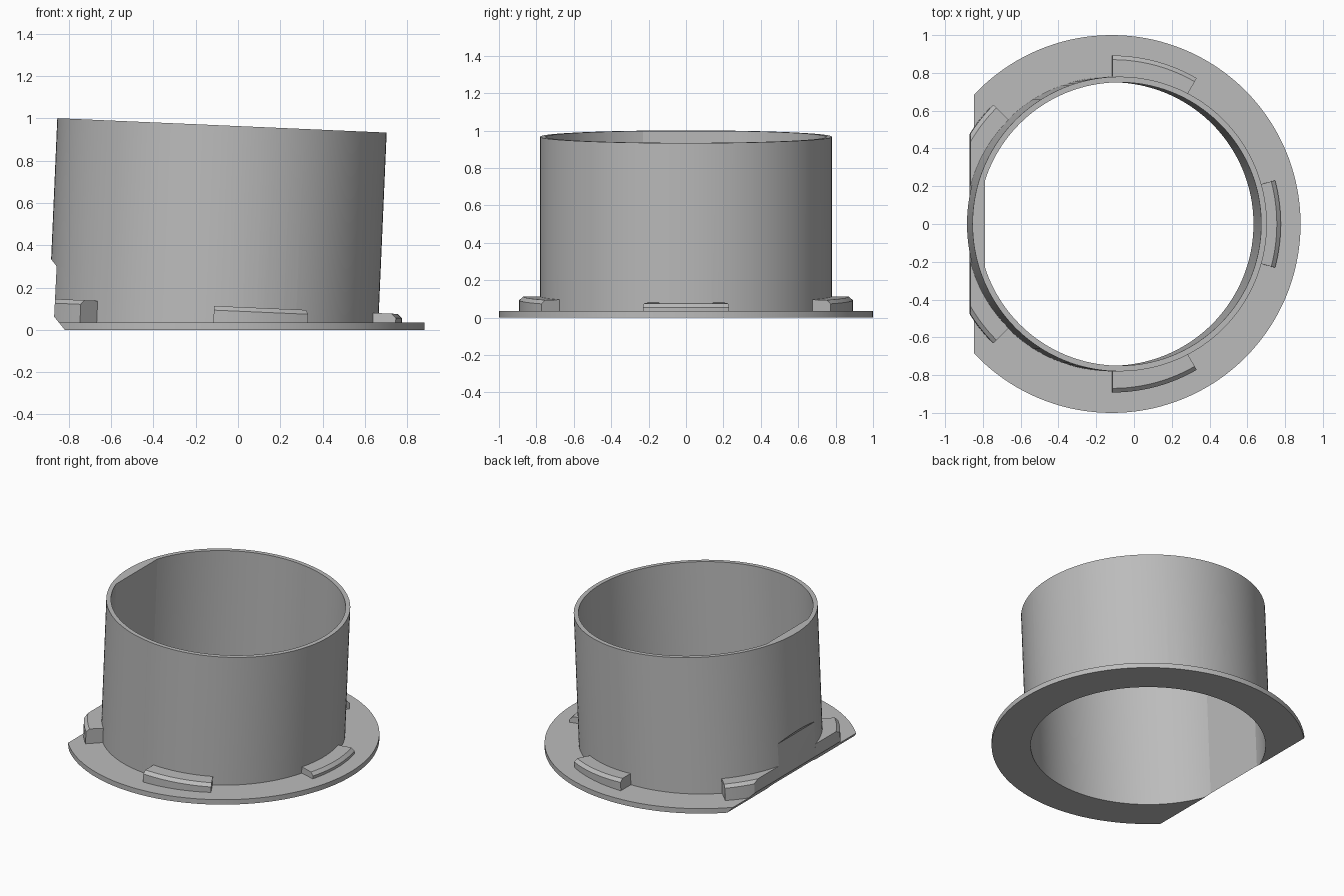
import bpy, bmesh, math
from mathutils import Matrix, Vector

if "Cube" in bpy.data.objects:
    bpy.data.objects.remove(bpy.data.objects["Cube"])

TILT = math.radians(2.5)
FRAME = Matrix.Translation((-0.118, 0, 0)) @ Matrix.Rotation(TILT, 4, 'Y')
AXIS = Vector((math.sin(TILT), 0, math.cos(TILT)))
SEG = 144

grey = bpy.data.materials.new("light_grey")
grey.diffuse_color = (0.5, 0.5, 0.5, 1)
grey.use_nodes = True
grey.node_tree.nodes["Principled BSDF"].inputs["Base Color"].default_value = grey.diffuse_color


def tilted(x, y, z):
    return FRAME @ Vector((x, y, z))


def slide(p, z):
    """Move a point along the sleeve axis to a given world height."""
    return p + AXIS * ((z - p.z) / AXIS.z)


def arc(r, a0, a1, n):
    return [(r * math.cos(a0 + (a1 - a0) * i / n),
             r * math.sin(a0 + (a1 - a0) * i / n)) for i in range(n + 1)]


def loft(name, loops):
    """Closed solid through equal-length loops, capped at both ends."""
    bm = bmesh.new()
    rings = [[bm.verts.new(p) for p in loop] for loop in loops]
    n = len(rings[0])
    for a, b in zip(rings, rings[1:]):
        for i in range(n):
            j = (i + 1) % n
            bm.faces.new((a[i], a[j], b[j], b[i]))
    bm.faces.new(rings[0][::-1])
    bm.faces.new(rings[-1])
    bmesh.ops.recalc_face_normals(bm, faces=bm.faces)
    me = bpy.data.meshes.new(name)
    bm.to_mesh(me)
    bm.free()
    ob = bpy.data.objects.new(name, me)
    bpy.context.collection.objects.link(ob)
    me.materials.append(grey)
    return ob


# Flange disc
circle = arc(1.0, 0, 2 * math.pi, SEG)[:-1]
collar = loft("flanged_collar", [[(x - 0.118, y, z) for x, y in circle]
                                 for z in (0, 0.035)])

# Leaning sleeve, solid until bored
ring = arc(0.78, 0, 2 * math.pi, SEG)[:-1]
sleeve = loft("sleeve", [[slide(tilted(x, y, 0), 0.012) for x, y in ring],
                         [tilted(x, y, 0.968) for x, y in ring]])
unions = [sleeve]

# Chamfered curved lugs around the sleeve foot
TOP = 0.113
for deg in (0, 75, -75, 150, -150):
    loops = []
    for i in range(13):
        a = math.radians(deg - 15 + 30 * i / 12)
        c, s = math.cos(a), math.sin(a)
        loops.append([slide(tilted(0.765 * c, 0.765 * s, 0), 0.02),
                      slide(tilted(0.892 * c, 0.892 * s, 0), 0.02),
                      tilted(0.892 * c, 0.892 * s, TOP - 0.02),
                      tilted(0.870 * c, 0.870 * s, TOP),
                      tilted(0.765 * c, 0.765 * s, TOP)])
    unions.append(loft("lug", loops))

# Bore with one flat side
a = math.pi - math.acos(0.714 / 0.75)
bore_loop = arc(0.75, -a, a, SEG)
bore = loft("bore_cutter", [[tilted(x, y, z) for x, y in bore_loop]
                            for z in (-0.2, 1.2)])

# Trim along the left edge: undercut, flat and upper slope
trim_loop = [(-0.739, -0.1), (-0.87, 0.062), (-0.858, 0.3),
             (-1.058, 0.56), (-1.3, 0.56), (-1.3, -0.1)]
trim = loft("edge_trim_cutter", [[(x, y, z) for x, z in trim_loop]
                                 for y in (-1.2, 1.2)])

# Join the parts and cut them
for ob, op in [(u, 'UNION') for u in unions] + [(bore, 'DIFFERENCE'), (trim, 'DIFFERENCE')]:
    m = collar.modifiers.new(ob.name, 'BOOLEAN')
    m.operation, m.solver, m.object = op, 'EXACT', ob
bpy.context.view_layer.update()
mesh = bpy.data.meshes.new_from_object(
    collar.evaluated_get(bpy.context.evaluated_depsgraph_get()))
collar.modifiers.clear()
collar.data = mesh
mesh.materials.clear()
mesh.materials.append(grey)
for ob in unions + [bore, trim]:
    bpy.data.objects.remove(ob)

# Smooth curved walls, sharp rims
bpy.context.view_layer.objects.active = collar
collar.select_set(True)
bpy.ops.object.shade_smooth_by_angle(angle=math.radians(15))
